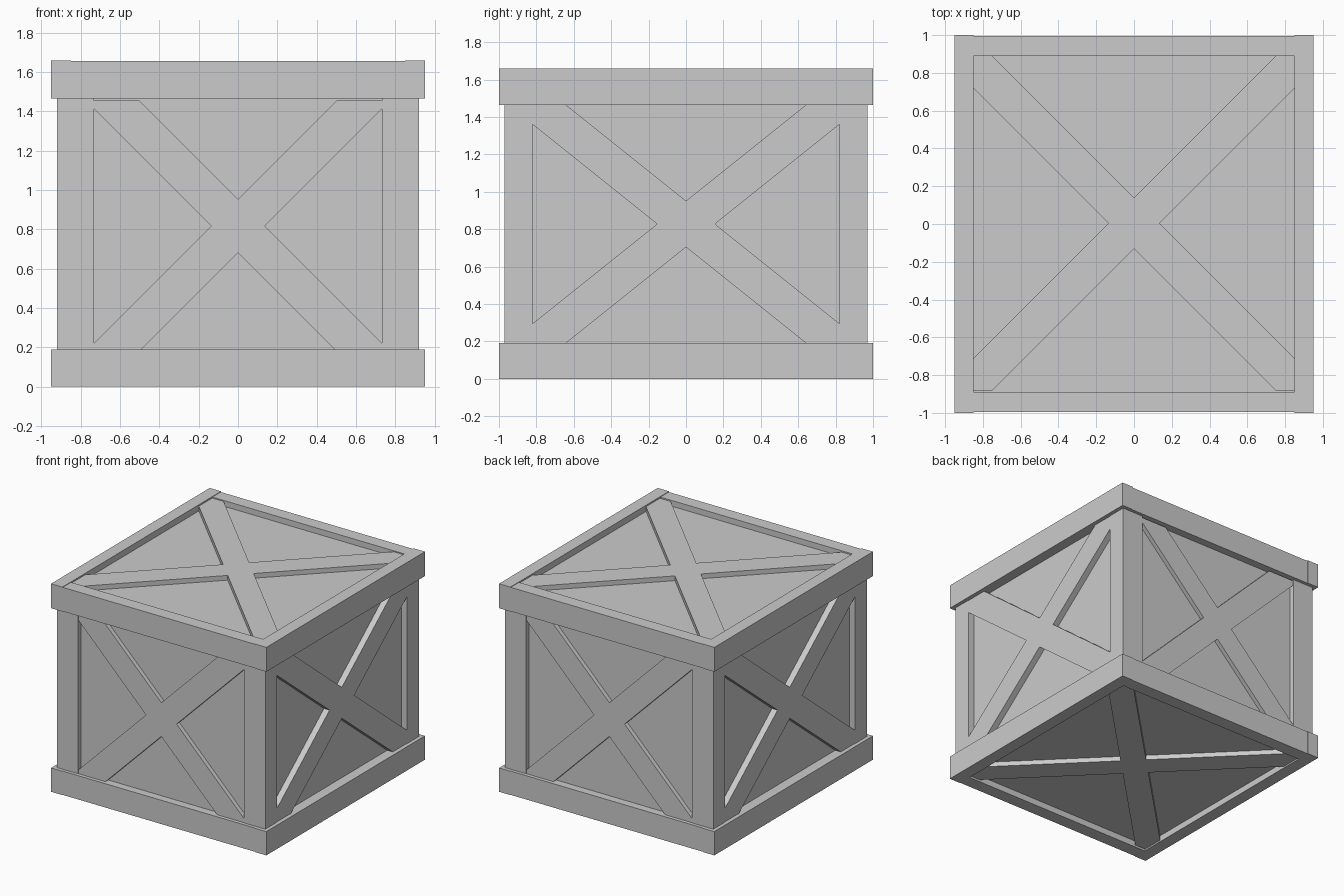
import bpy, bmesh
from mathutils import Matrix, Vector

if "Cube" in bpy.data.objects:
    bpy.data.objects.remove(bpy.data.objects["Cube"])


def finish(name, bm):
    bmesh.ops.recalc_face_normals(bm, faces=bm.faces)
    me = bpy.data.meshes.new(name)
    bm.to_mesh(me)
    bm.free()
    ob = bpy.data.objects.new(name, me)
    bpy.context.collection.objects.link(ob)
    return ob


def box(name, lo, hi):
    lo, hi = Vector([min(a, b) for a, b in zip(lo, hi)]), Vector([max(a, b) for a, b in zip(lo, hi)])
    bm = bmesh.new()
    bmesh.ops.create_cube(bm, size=1, matrix=Matrix.Translation((lo + hi) / 2) @ Matrix.Diagonal((*(hi - lo), 1)))
    return finish(name, bm)


def cross_brace(name, w, h, slope, v, origin, u_axis, v_axis, inward):
    """X-shaped brace trimmed to a w by h half-size opening; v is the half height of a plank."""
    quad = [(v / slope, 0), (w, slope * w - v), (w, h), ((h - v) / slope, h), (0, v)]
    left = [(-x, y) for x, y in quad[-2::-1]]
    top = quad + left
    outline = top + [(-x, -y) for x, y in top[1:-1]]
    o, a, b = Vector(origin), Vector(u_axis), Vector(v_axis)
    bm = bmesh.new()
    face = bm.faces.new([bm.verts.new(o + a * x + b * y) for x, y in outline])
    ext = bmesh.ops.extrude_face_region(bm, geom=[face])
    moved = [g for g in ext["geom"] if isinstance(g, bmesh.types.BMVert)]
    bmesh.ops.translate(bm, vec=Vector(inward), verts=moved)
    return finish(name, bm)


Z_LOW, Z_HIGH, TOP = 0.19, 1.465, 1.66

# Recessed panels
box("panel_body", (-0.868, -0.932, 0.05), (0.868, 0.932, 1.61))

# Top and bottom frames
for tag, z0, z1, step in (("bottom", 0, Z_LOW, 0), ("top", Z_HIGH, TOP, 0.004)):
    for s, side in ((-1, "left"), (1, "right")):
        box(f"{tag}_{side}_rail", (s * 0.85, -1, z0), (s * 0.95, 1, z1))
    for s, side in ((-1, "front"), (1, "back")):
        box(f"{tag}_{side}_rail", (-0.85, s * 0.89, z0), (0.85, s * 0.996, z1 - step))

# Corner posts
for sx, a in ((-1, "left"), (1, "right")):
    for sy, b in ((-1, "front"), (1, "back")):
        box(f"{b}_{a}_post", (sx * 0.733, sy * 0.82, Z_LOW), (sx * 0.92, sy * 0.97, Z_HIGH))

# Cross braces on all six sides
mid, half = (Z_LOW + Z_HIGH) / 2, (Z_HIGH - Z_LOW) / 2
for s, fb, lr in ((-1, "front", "left"), (1, "back", "right")):
    cross_brace(f"{fb}_brace", 0.733, half, 1.0, 0.135, (0, s * 0.967, mid - 0.01),
                (1, 0, 0), (0, 0, 1), (0, -s * 0.05, 0))
    cross_brace(f"{lr}_brace", 0.82, half, 0.8, 0.124, (s * 0.917, 0, mid),
                (0, 1, 0), (0, 0, 1), (-s * 0.06, 0, 0))
for name, z, d in (("top_brace", 1.648, -0.05), ("bottom_brace", 0.012, 0.05)):
    cross_brace(name, 0.85, 0.89, 1.0, 0.135, (0, 0.005, z), (1, 0, 0), (0, 1, 0), (0, 0, d))
